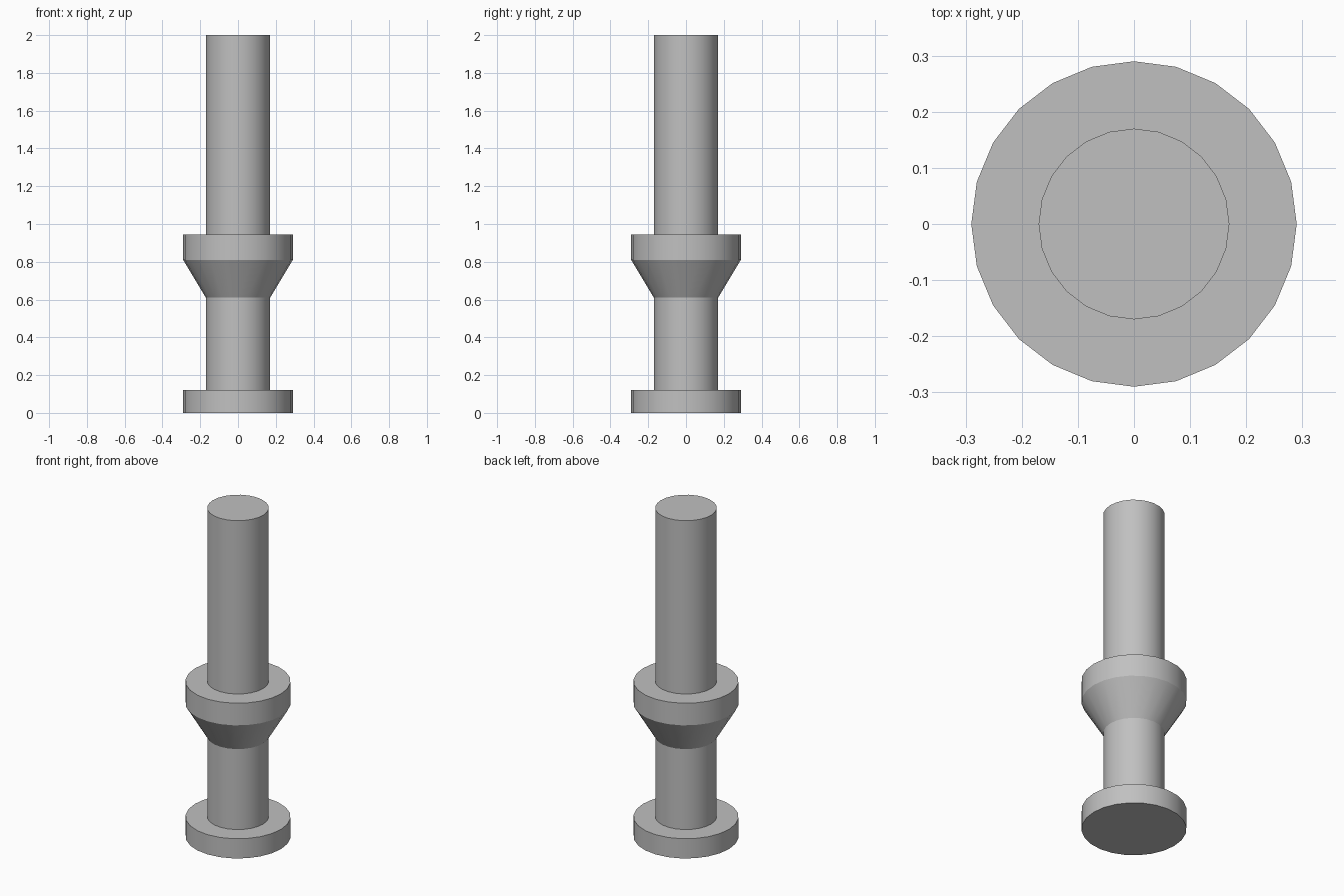
import bpy, bmesh, math

SIDES = 24
SHAFT_R, FLANGE_R = 0.17, 0.29

cube = bpy.data.objects.get("Cube")
if cube:
    bpy.data.objects.remove(cube, do_unlink=True)

# Single metal colour
metal = bpy.data.materials.new("grey metal")
metal.use_nodes = True
grey = (0.53, 0.53, 0.53, 1)
metal.diffuse_color = grey
metal.node_tree.nodes["Principled BSDF"].inputs["Base Color"].default_value = grey


def turned_part(name, profile):
    """Stack rings of (radius, height) into a capped solid of revolution."""
    bm = bmesh.new()
    rings = []
    for r, z in profile:
        angles = [math.tau * i / SIDES for i in range(SIDES)]
        rings.append([bm.verts.new((r * math.cos(a), r * math.sin(a), z)) for a in angles])
    for low, high in zip(rings, rings[1:]):
        for i in range(SIDES):
            j = (i + 1) % SIDES
            bm.faces.new((low[i], low[j], high[j], high[i]))
    bm.faces.new(rings[0][::-1])
    bm.faces.new(rings[-1])
    mesh = bpy.data.meshes.new(name)
    bm.to_mesh(mesh)
    bm.free()
    mesh.materials.append(metal)
    obj = bpy.data.objects.new(name, mesh)
    bpy.context.collection.objects.link(obj)
    bpy.ops.object.select_all(action="DESELECT")
    obj.select_set(True)
    bpy.context.view_layer.objects.active = obj
    bpy.ops.object.shade_smooth_by_angle(angle=math.radians(25))
    return obj


# Foot disc, lower shaft, flared collar and upper shaft
turned_part("base_disc", [(FLANGE_R, 0), (FLANGE_R, 0.12)])
turned_part("lower_shaft", [(SHAFT_R, 0.12), (SHAFT_R, 0.61)])
turned_part("flared_collar", [(SHAFT_R, 0.61), (FLANGE_R, 0.81), (FLANGE_R, 0.945)])
turned_part("upper_shaft", [(SHAFT_R, 0.945), (SHAFT_R, 2)])
